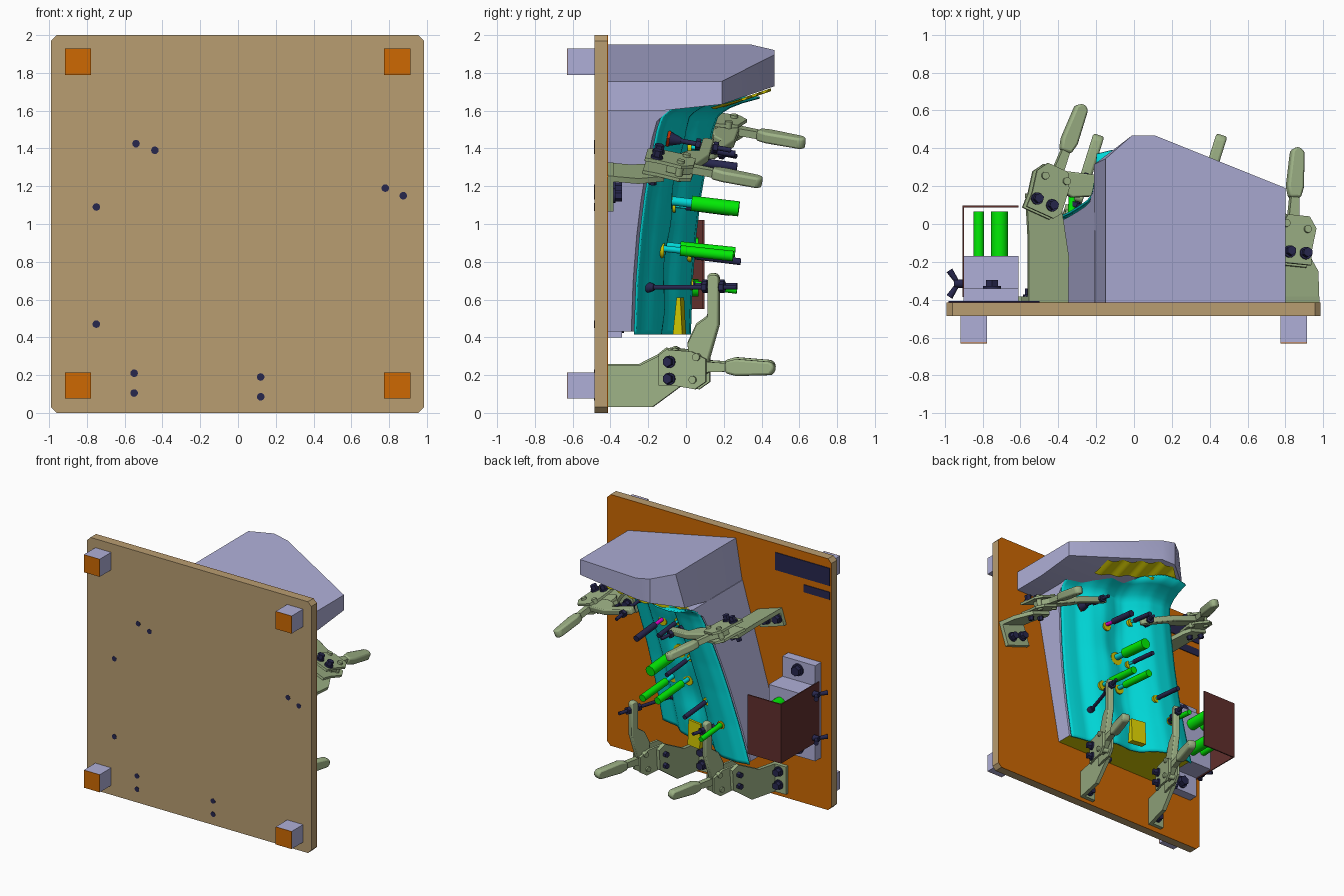
import bpy, bmesh, math
from mathutils import Vector as V

if "Cube" in bpy.data.objects:
    bpy.data.objects.remove(bpy.data.objects["Cube"])

COL = dict(lav=(.68, .68, .84), tan=(.72, .61, .44), orange=(.80, .41, .04), teal=(0, .84, .84), sage=(.61, .69, .52),
           navy=(.17, .17, .31), green=(.03, .92, .05), brown=(.38, .2, .19), yellow=(.82, .78, .03),
           magenta=(.9, 0, .8), red=(.75, .2, .05))
MATS = {}
for k, c in COL.items():
    MATS[k] = bpy.data.materials.new(k)
    MATS[k].diffuse_color = (*[v ** 2.2 for v in c], 1)


def finish(name, bm, mat, bevel=0):
    bmesh.ops.recalc_face_normals(bm, faces=bm.faces)
    me = bpy.data.meshes.new(name)
    bm.to_mesh(me)
    bm.free()
    ob = bpy.data.objects.new(name, me)
    bpy.context.collection.objects.link(ob)
    me.materials.append(MATS[mat])
    if bevel:
        m = ob.modifiers.new('Bevel', 'BEVEL')
        m.width, m.segments = bevel, 2
    return ob


def slab(name, pts, ext, mat, bevel=0):
    """Polygon of 3D points pushed along a vector."""
    bm = bmesh.new()
    f = bm.faces.new([bm.verts.new(p) for p in pts])
    r = bmesh.ops.extrude_face_region(bm, geom=[f])
    bmesh.ops.translate(bm, verts=[g for g in r['geom'] if isinstance(g, bmesh.types.BMVert)], vec=V(ext))
    return finish(name, bm, mat, bevel)


def box(name, x, y, z, mat, bevel=0):
    return slab(name, [(x[0], y[0], z[0]), (x[1], y[0], z[0]), (x[1], y[0], z[1]), (x[0], y[0], z[1])],
                (0, y[1] - y[0], 0), mat, bevel)


def rod(name, a, b, r, mat, r2=None, seg=20):
    a, b = V(a), V(b)
    bm = bmesh.new()
    bmesh.ops.create_cone(bm, cap_ends=True, segments=seg, radius1=r, radius2=r if r2 is None else r2,
                          depth=(b - a).length)
    bm.transform((b - a).to_track_quat('Z', 'Y').to_matrix().to_4x4())
    bmesh.ops.translate(bm, verts=bm.verts, vec=(a + b) / 2)
    return finish(name, bm, mat)


def bolt(name, p, n, r=.03):
    p, n = V(p), V(n).normalized()
    rod(name + '_washer', p, p + n * .012, r * 1.25, 'navy')
    rod(name + '_head', p + n * .012, p + n * .045, r, 'navy', seg=6)


# Base board with chamfered corners, orange rear face, feet
def octagon(y, c=.03):
    a, b = -.99, .985
    return [(a + c, y, 0), (b - c, y, 0), (b, y, c), (b, y, 2 - c), (b - c, y, 2), (a + c, y, 2), (a, y, 2 - c), (a, y, c)]


slab('board', octagon(-.485), (0, .067, 0), 'tan')
slab('board_rear_face', octagon(-.418), (0, .004, 0), 'orange')
for x in (-.847, .843):
    for z in (.145, 1.86):
        box('foot', (x - .07, x + .07), (-.627, -.485), (z - .07, z + .07), 'lav')
        box('foot_end', (x - .07, x + .07), (-.63, -.627), (z - .07, z + .07), 'orange')
box('label_plate_large', (-.98, -.5), (-.414, -.408), (1.79, 1.93), 'navy')
box('label_plate_small', (-.98, -.75), (-.414, -.408), (1.68, 1.74), 'navy')


# Sheet profile: steps across the width, curves along the height, lip at the top
def interp(tab, t):
    for (a, p), (b, q) in zip(tab, tab[1:]):
        if t <= b:
            k = max(0, (t - a) / (b - a))
            return p + (q - p) * k
    return tab[-1][1]


ACROSS = [(0, 0), (.06, .015), (.16, .03), (.24, .10), (.36, .14), (.5, .13), (.58, .15), (.66, .23), (.76, .28),
          (.9, .29), (1, .27)]
UP = [(.42, -.27), (.7, -.26), (.95, -.24), (1.15, -.215), (1.35, -.18), (1.5, -.15), (1.57, -.125), (1.61, -.08),
      (1.64, -.01), (1.67, .1)]


def surf(s, z):
    xl, xr = -.56 + .29 * (z - .42), .39 + .19 * (z - .42)
    y = interp(UP, z) + interp(ACROSS, s)
    y += .012 * math.sin(z * 14) * math.exp(-((s - .45) / .12) ** 2)
    return V((xr + (xl - xr) * s, y, z))


NS, NZ = 40, 50
bm = bmesh.new()
grid = [[bm.verts.new(surf(i / NS, .415 + 1.255 * j / NZ)) for i in range(NS + 1)] for j in range(NZ + 1)]
for j in range(NZ):
    for i in range(NS):
        bm.faces.new([grid[j][i], grid[j][i + 1], grid[j + 1][i + 1], grid[j + 1][i]])
sheet = finish('formed_sheet', bm, 'teal')
m = sheet.modifiers.new('Solid', 'SOLIDIFY')
m.thickness, m.offset = .012, 0

# Nest body behind the sheet, yellow underside
bm = bmesh.new()
rows = []
for j in range(15):
    z = .43 + 1.2 * j / 14
    front = [surf(i / NS, z) - V((0, .02, 0)) for i in range(NS + 1)]
    rows.append([bm.verts.new(p) for p in front + [V((front[-1].x, -.414, z)), V((front[0].x, -.414, z))]])
n = NS + 3
for a, b in zip(rows, rows[1:]):
    for i in range(n):
        bm.faces.new([a[i], a[(i + 1) % n], b[(i + 1) % n], b[i]])
bm.faces.new(rows[0]).material_index = 1
bm.faces.new(rows[-1])
finish('nest_body', bm, 'lav').data.materials.append(MATS['yellow'])
slab('underside_tab', [(.0, -.07, .415), (0, -.02, .415), (0, -.03, .61), (0, -.05, .61)], (-.12, .02, 0), 'yellow')

# Overhanging cap: sloped top, rising underside
UNDER = [(-.42, 1.6), (-.13, 1.6), (.18, 1.63), (.47, 1.73)]
outline = [(-.15, -.414), (.8, -.414), (.8, -.13), (.8, .19), (.11, .468), (-.01, .468), (-.15, .345), (-.15, -.13)]
bm = bmesh.new()
top = [bm.verts.new((x, y, 1.755 + .205 * (.8 - x))) for x, y in outline]
bot = [bm.verts.new((x - (.06 if x == -.15 else 0), y - (.03 if y == .345 else 0), interp(UNDER, y))) for x, y in outline]
bm.faces.new(top)
for i in range(8):
    k = (i + 1) % 8
    bm.faces.new([top[i], top[k], bot[k], bot[i]])
for q in ((0, 1, 2, 7), (7, 2, 3, 6), (6, 3, 4, 5)):
    bm.faces.new([bot[i] for i in q])
finish('cap', bm, 'lav')
# Wavy yellow trim following the cap nose
bm = bmesh.new()
pair = []
for i in range(41):
    x = -.17 + .67 * i / 40
    w = .008 * math.sin(i * .8)
    yo = interp([(-.2, .3), (-.01, .45), (.11, .45), (.8, .17)], x)
    pair.append([bm.verts.new((x, y, interp(UNDER, y) - .012 + w)) for y in (yo - .16, yo)])
for a, b in zip(pair, pair[1:]):
    bm.faces.new([a[0], b[0], b[1], a[1]])
finish('cap_trim', bm, 'yellow')

# Toggle clamps in a local frame: d outward, e along the arm, t across
BODY = [(-.06, -.08), (-.06, .08), (-.02, .11), (.12, .1), (.2, .06), (.2, -.06), (.14, -.1), (.02, -.08)]
ARM = [(.1, .04), (.09, .14), (.14, .24), (.2, .28), (.2, .49), (.215, .505), (.245, .505), (.26, .49), (.26, .24), (.2, .04)]
LEVER = [(.06, -.05), (.06, .03), (.2, .045), (.35, .035), (.35, -.005), (.2, -.01), (.12, -.06)]
GRIP = [(.3, -.015), (.36, -.03), (.55, -.025), (.57, 0), (.57, .025), (.55, .045), (.36, .06), (.3, .045)]


def clamp(base, pivot, d, e, side, bolts, reach, flange):
    B, P, d, e0 = V(base), V(pivot), V(d).normalized(), V(e).normalized()
    e = (e0 - d * d.dot(e0)).normalized()
    t = d.cross(e) * side
    # L bracket
    out = P - B
    out -= e0 * out.dot(e0)
    L = out.length
    out.normalize()
    bn = out.cross(e0).normalized() * side
    slab('clamp_bracket', [B - e0 * .11, B + e0 * .11, B + out * L * .47 + e0 * .11, P + e0 * .12,
                           P + out * .06 + e0 * .09, P + out * .05 - e0 * .07, B + out * L * .66 - e0 * .11],
         -bn * .03, 'sage')
    fn = V((bn.x, 0, bn.z)).normalized() * flange
    slab('clamp_flange', [B - e0 * .11, B + e0 * .11, B + e0 * .11 - fn, B - e0 * .11 - fn], (0, .03, 0), 'sage')
    for x, z in bolts:
        bolt('flange_bolt', (x, -.385, z), (0, 1, 0))
        rod('bolt_end', (x, -.487, z), (x, -.48, z), .02, 'navy')

    def part(name, prof, t0, t1, bevel=0):
        slab(name, [P + d * a + e * b + t * t0 for a, b in prof], t * (t1 - t0), 'sage', bevel)

    def at(a, b, c):
        return P + d * a + e * b + t * c
    part('clamp_body_plate', BODY, 0, .018)
    part('clamp_body_plate', BODY, .072, .09)
    part('clamp_arm', ARM, .022, .068, .008)
    part('clamp_lever', LEVER, .025, .065)
    part('clamp_grip', GRIP, .015, .075, .018)
    for b in (-.045, .045):
        bolt('clamp_bolt', at(0, b, .09), t, .026)
        rod('clamp_bolt_end', at(0, b, -.06), at(0, b, 0), .022, 'navy', seg=6)
    for a, b in ((.15, .07), (.13, -.05)):
        rod('clamp_rivet', at(a, b, -.012), at(a, b, .105), .02, 'sage')
    # Spindle with cone foot and pad
    rod('spindle', at(.36, .44, .045), at(reach + .04, .44, .045), .013, 'navy')
    for a in (.17, .265):
        rod('spindle_nut', at(a, .44, .045), at(a + .025, .44, .045), .03, 'navy', seg=6)
    rod('spindle_foot', at(reach + .06, .44, .045), at(reach, .44, .045), .018, 'navy', .038)
    rod('spindle_pad', at(reach, .44, .045), at(reach - .015, .44, .045), .042, 'red', seg=4)


clamp((-.49, -.414, .15), (-.40, -.06, .235), (.3, .95, 0), (0, 0, 1), 1, [(-.55, .21), (-.55, .105)], .07, .12)
clamp((.18, -.414, .14), (.25, -.06, .225), (.3, .95, 0), (0, 0, 1), 1, [(.12, .19), (.12, .085)], -.16, .12)
clamp((-.45, -.414, 1.47), (-.50, .11, 1.49), (.36, .91, -.18), (.95, 0, -.3), -1, [(-.54, 1.425), (-.44, 1.39)], .05, .13)
clamp((.875, -.414, 1.29), (.835, -.165, 1.28), (.04, .96, -.18), (-.94, 0, .32), 1, [(.78, 1.19), (.875, 1.15)], .03, .2)

# Locating pins standing on the sheet: x, y start, y end, z, radius, colour
for x, y0, y1, z, r, c in [(.11, .03, .28, 1.11, .04, 'green'), (.06, -.03, .26, .88, .028, 'green'),
                           (.2, -.03, .25, .86, .028, 'green'), (-.33, .04, .27, .68, .02, 'green'),
                           (.0, 0, .23, 1.09, .017, 'navy'), (.24, .05, .27, 1.33, .024, 'navy'),
                           (-.2, .05, .29, .83, .018, 'navy'), (.05, .07, .26, 1.4, .018, 'navy')]:
    a, b = V((x, y0, z)), V((x + .01, y1, z - .03))
    u = (b - a).normalized()
    rod('locating_pin', a, b, r, c)
    rod('pin_neck', a - u * .14, a, r * .6, 'magenta' if z == 1.33 else 'teal')
    s = min((i / 60 for i in range(61)), key=lambda q: abs(surf(q, z).x - x))
    p = surf(s, z)
    rod('pin_collar', p - V((0, .01, 0)), p + V((0, .012, -.001)), r + .012, 'yellow')

# Pin storage block with guard and wing screws
box('storage_base', (-.9, -.61), (-.414, -.34), (.4, 1.16), 'lav')
box('storage_block', (-.9, -.61), (-.34, -.17), (.56, 1.0), 'lav')
for z in (.47, 1.09):
    bolt('storage_bolt', (-.75, -.34, z), (0, 1, 0), .038)
    rod('bolt_end', (-.75, -.487, z), (-.75, -.48, z), .02, 'navy')
for x, r, z in ((-.82, .028, .9), (-.71, .045, .88), (-.82, .028, .68), (-.71, .045, .66)):
    rod('stored_pin', (x, -.2, z), (x, .065, z), r, 'green')
box('guard_front', (-.905, -.61), (.087, .097), (.55, 1.02), 'brown')
box('guard_side', (-.905, -.897), (-.385, .09), (.55, 1.02), 'brown')
for z in (.6, .95):
    rod('wing_screw', (-.89, -.315, z), (-.95, -.315, z), .022, 'navy')
    for s in (-1, 1):
        rod('wing', (-.935, -.315 + s * .01, z), (-.975, -.315 + s * .07, z), .012, 'navy', .018)

# Smooth round surfaces, keep hard edges
bpy.ops.object.select_all(action='SELECT')
bpy.context.view_layer.objects.active = sheet
bpy.ops.object.shade_smooth_by_angle(angle=math.radians(30))

for m in bpy.data.materials:
    if m.users and not m.is_grease_pencil:
        m.use_nodes = True
        m.node_tree.nodes["Principled BSDF"].inputs["Base Color"].default_value = m.diffuse_color
